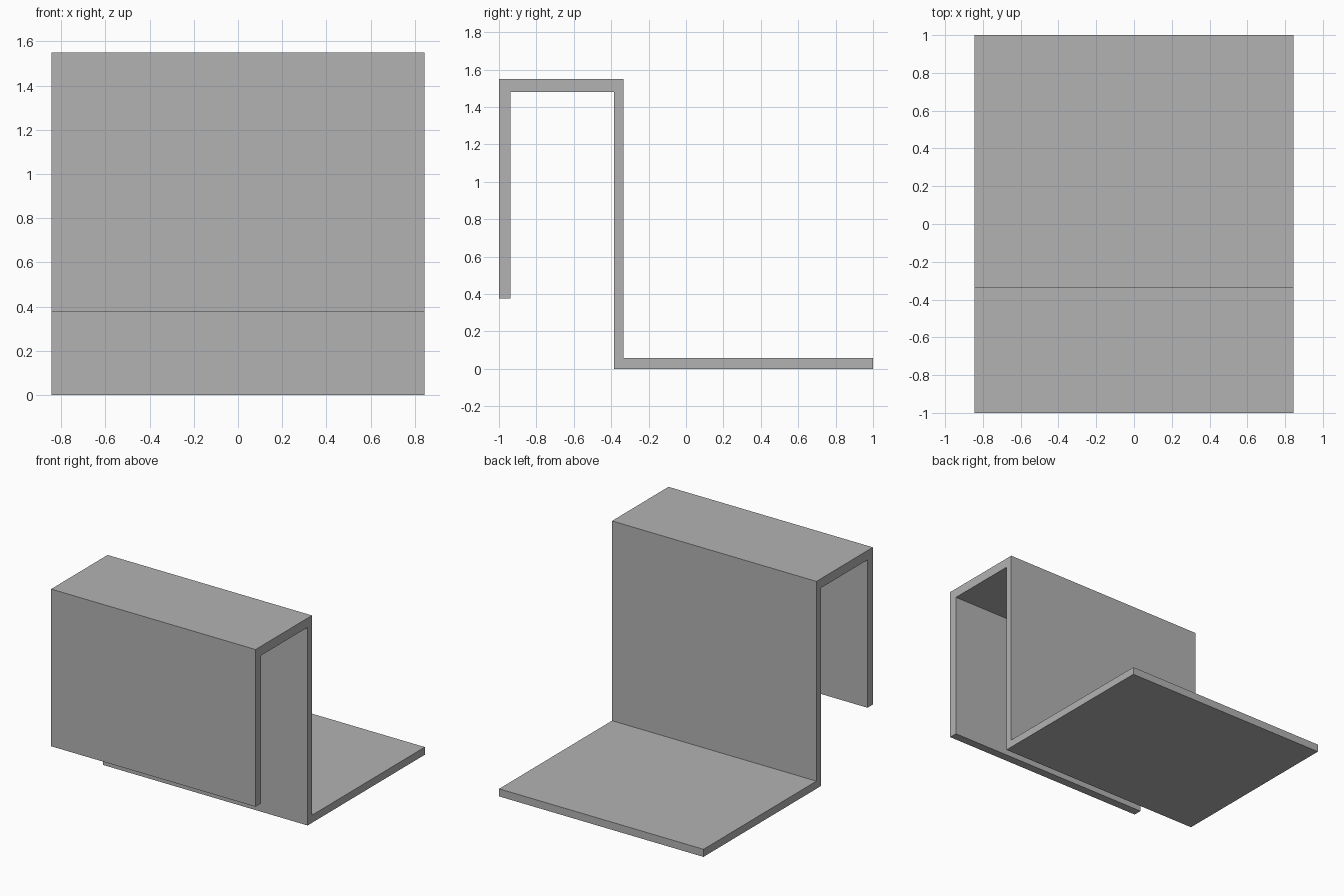
import bpy
import bmesh

cube = bpy.data.objects.get("Cube")
if cube:
    bpy.data.objects.remove(cube, do_unlink=True)

# Plain grey sheet material
grey = bpy.data.materials.new("plain_grey")
grey.use_nodes = True
colour = (0.45, 0.45, 0.45, 1)
grey.diffuse_color = colour
grey.node_tree.nodes["Principled BSDF"].inputs["Base Color"].default_value = colour

# Side profile (y, z): front flap, top, upright wall, base shelf
HALF_WIDTH = 0.845
PROFILE = [(-1, 0.375), (-0.937, 0.375), (-0.937, 1.48), (-0.385, 1.48),
           (-0.385, 0), (1, 0), (1, 0.057), (-0.333, 0.057),
           (-0.333, 1.55), (-1, 1.55)]

# Extrude the profile across the full width
bm = bmesh.new()
side = bm.faces.new([bm.verts.new((-HALF_WIDTH, y, z)) for y, z in PROFILE])
result = bmesh.ops.extrude_face_region(bm, geom=[side], use_keep_orig=True)
moved = [g for g in result["geom"] if isinstance(g, bmesh.types.BMVert)]
bmesh.ops.translate(bm, verts=moved, vec=(2 * HALF_WIDTH, 0, 0))
bmesh.ops.recalc_face_normals(bm, faces=bm.faces)

mesh = bpy.data.meshes.new("folded_bracket")
bm.to_mesh(mesh)
bm.free()
mesh.materials.append(grey)
bracket = bpy.data.objects.new("folded_bracket", mesh)
bpy.context.collection.objects.link(bracket)
